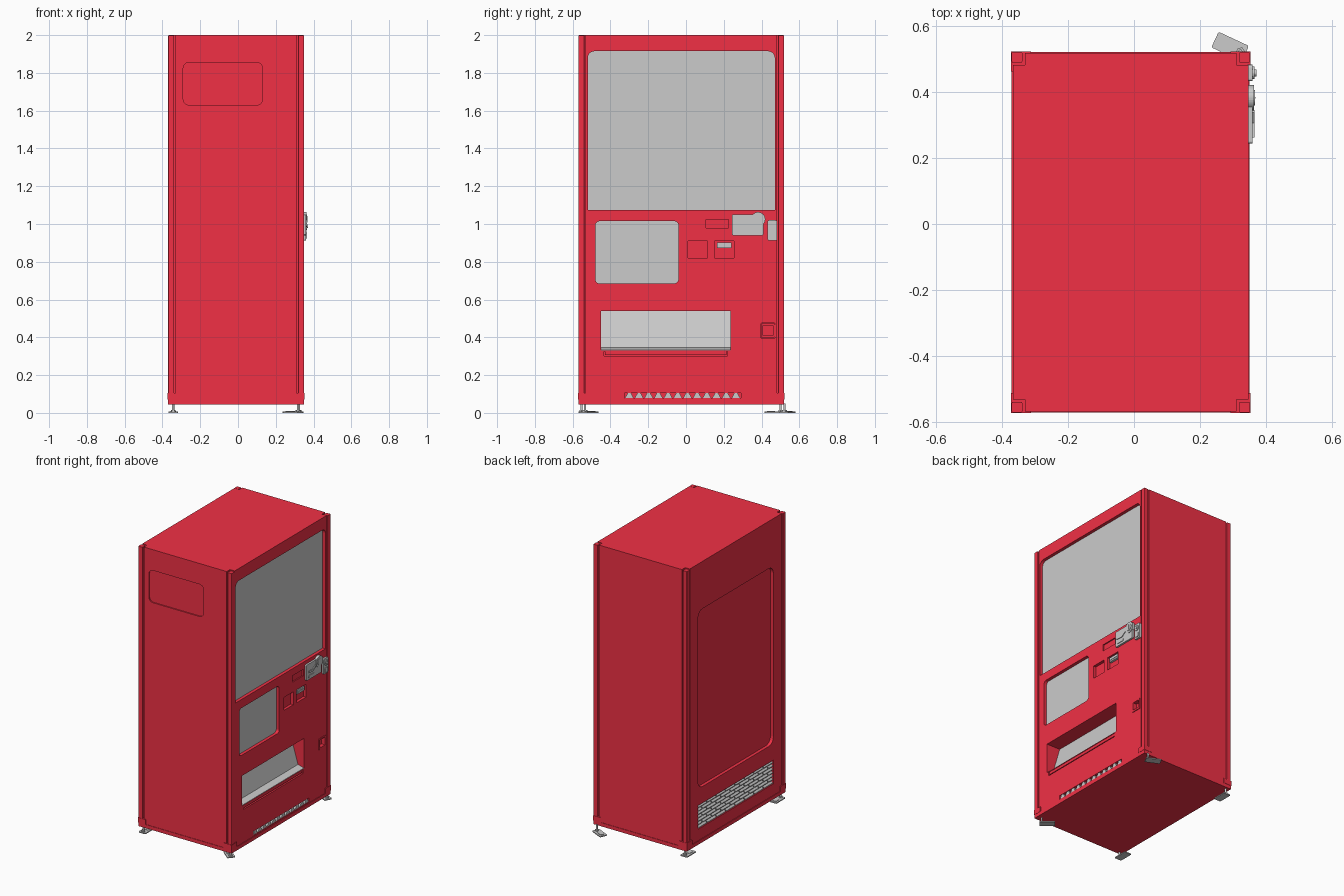
import bpy, bmesh, math
from mathutils import Matrix, Vector

if "Cube" in bpy.data.objects:
    bpy.data.objects.remove(bpy.data.objects["Cube"])

red = bpy.data.materials.new("red_paint")
red.diffuse_color = (0.88, 0.03, 0.06, 1)
red.use_nodes = True
red.node_tree.nodes["Principled BSDF"].inputs["Base Color"].default_value = red.diffuse_color


def prism(name, pts, axis, a, b, mat=None):
    """Extrude a 2D profile along x (y,z), y (x,z) or z (x,y)."""
    place = {'x': lambda u, v, w: (w, u, v),
             'y': lambda u, v, w: (u, w, v),
             'z': lambda u, v, w: (u, v, w)}[axis]
    bm = bmesh.new()
    lo = [bm.verts.new(place(u, v, a)) for u, v in pts]
    hi = [bm.verts.new(place(u, v, b)) for u, v in pts]
    bm.faces.new(lo)
    bm.faces.new(hi)
    n = len(pts)
    for i in range(n):
        j = (i + 1) % n
        bm.faces.new((lo[i], lo[j], hi[j], hi[i]))
    bmesh.ops.recalc_face_normals(bm, faces=bm.faces)
    me = bpy.data.meshes.new(name)
    bm.to_mesh(me)
    bm.free()
    ob = bpy.data.objects.new(name, me)
    bpy.context.collection.objects.link(ob)
    if mat:
        me.materials.append(mat)
    return ob


def rect(u0, v0, u1, v1, top=0, bottom=None):
    """Rectangle profile with optional rounded corners."""
    bottom = top if bottom is None else bottom
    pts = []
    for k, (u, v, su, sv, r) in enumerate([(u1, v1, -1, -1, top), (u0, v1, 1, -1, top),
                                           (u0, v0, 1, 1, bottom), (u1, v0, -1, 1, bottom)]):
        if r == 0:
            pts.append((u, v))
            continue
        for i in range(6):
            t = math.pi / 2 * (k + i / 5)
            pts.append((u + su * r + r * math.cos(t), v + sv * r + r * math.sin(t)))
    return pts


def circle(u, v, r, n=24):
    return [(u + r * math.cos(2 * math.pi * i / n), v + r * math.sin(2 * math.pi * i / n)) for i in range(n)]


def cut(ob, *args):
    """Carve a prism out of an object."""
    c = prism("cutter", *args)
    c.data.materials.append(red)
    c.hide_render = True
    m = ob.modifiers.new("cut", 'BOOLEAN')
    m.operation, m.solver, m.object = 'DIFFERENCE', 'EXACT', c
    bpy.context.view_layer.objects.active = ob
    bpy.ops.object.modifier_apply(modifier=m.name)
    bpy.data.objects.remove(c)


# Cabinet extents; door face looks to +x
X0, X1, Y0, Y1 = -0.37, 0.35, -0.57, 0.52
F = X1 - 0.004      # door face
B = X0 + 0.004      # rear face
OUT = 0.4           # beyond the door face

# Cabinet shell with notched corners for the posts
g = 0.036
x0, x1, y0, y1 = B, F, Y0 + 0.003, Y1 - 0.003
cabinet = prism("cabinet", [(x0 + g, y0), (x1 - g, y0), (x1 - g, y0 + g), (x1, y0 + g),
                            (x1, y1 - g), (x1 - g, y1 - g), (x1 - g, y1), (x0 + g, y1),
                            (x0 + g, y1 - g), (x0, y1 - g), (x0, y0 + g), (x0 + g, y0 + g)],
                'z', 0.068, 2.0, red)
prism("plinth", rect(X0, Y0, X1, Y1), 'z', 0.045, 0.07, red)

# Corner posts, brackets and levelling feet
for sx, cx in ((1, X0), (-1, X1)):
    for sy, cy in ((1, Y0), (-1, Y1)):
        def corner(size, out=0.0):
            u, v = sorted((cx - sx * out, cx + sx * size)), sorted((cy - sy * out, cy + sy * size))
            return u[0], v[0], u[1], v[1]
        prism("corner_post", rect(*corner(0.032), 0.004), 'z', 0.07, 1.997, red)
        prism("corner_bracket", rect(*corner(0.058, 0.002)), 'z', 0.07, 0.105, red)
        bx = -0.343 if sx > 0 else 0.32
        by = -0.553 if sy > 0 else 0.5
        turn = Matrix.Identity(4)
        move = Vector((bx, by, 0))
        if sx < 0 and sy < 0:      # the one foot that is swung outwards
            turn = Matrix.Rotation(math.radians(65), 4, 'Z')
            move = Vector((0.322, 0.522, 0))
        elif sy < 0:
            turn = Matrix.Rotation(math.pi, 4, 'Z')
        elif sx < 0:
            turn = Matrix.Rotation(math.radians(50), 4, 'Z')
            move = Vector((0.318, -0.535, 0))
        for name, pts, a, b in (("foot_plate", rect(-0.026, -0.016, 0.026, 0.085, 0.006), 0, 0.007),
                                ("foot_pad", rect(-0.014, 0.03, 0.014, 0.072, 0.005), 0.007, 0.010),
                                ("foot_nut", circle(0, 0, 0.013, 6), 0.007, 0.016),
                                ("foot_bolt", circle(0, 0, 0.006, 12), 0.016, 0.05)):
            ob = prism(name, pts, 'z', a, b)
            ob.data.transform(Matrix.Translation(move) @ turn)

# Display window and lower advert window: recess plus pane
for name, pts in (("display_window", rect(-0.52, 1.075, 0.47, 1.915, 0.035, 0)),
                  ("lower_window", rect(-0.48, 0.685, -0.04, 1.015, 0.022))):
    cut(cabinet, pts, 'x', F - 0.03, OUT)
    prism(name, pts, 'x', F - 0.032, F - 0.022)

# Dispensing hatch with sloping flap and lip below
cut(cabinet, rect(-0.45, 0.33, 0.235, 0.54), 'x', 0.235, OUT)
prism("hatch_flap", [(F - 0.002, 0.329), (F - 0.002, 0.333), (0.298, 0.345), (0.24, 0.541), (0.23, 0.541), (0.23, 0.329)],
      'y', -0.4505, 0.2355)
cut(cabinet, rect(-0.435, 0.30, 0.22, 0.326), 'x', F - 0.012, OUT)
prism("hatch_lip", rect(-0.43, 0.307, 0.215, 0.326), 'x', F - 0.013, F - 0.003, red)

# Small door recesses: price display, bill slot, card slot, coin return
for u0, v0, u1, v1, d in ((0.105, 0.98, 0.225, 1.025, 0.008), (0.01, 0.82, 0.115, 0.91, 0.02),
                          (0.15, 0.82, 0.255, 0.91, 0.02)):
    cut(cabinet, rect(u0, v0, u1, v1), 'x', F - d, OUT)
prism("bill_slot", rect(0.163, 0.872, 0.242, 0.902), 'x', F - 0.021, F - 0.004)
prism("bill_slot_mouth", rect(0.172, 0.882, 0.233, 0.889), 'x', F - 0.006, F - 0.001)
cut(cabinet, rect(0.395, 0.395, 0.472, 0.475, 0.006), 'x', F - 0.035, OUT)
frame = prism("coin_return_frame", rect(0.397, 0.397, 0.470, 0.473, 0.006), 'x', F - 0.036, F + 0.003, red)
cut(frame, rect(0.407, 0.41, 0.460, 0.463), 'x', F - 0.025, OUT)

# Coin unit with disc, slot and lever
prism("coin_plate", rect(0.243, 0.94, 0.41, 1.05, 0.008), 'x', F - 0.002, 0.359)
prism("coin_disc", circle(0.382, 1.025, 0.038, 32), 'x', F - 0.002, 0.363)
prism("coin_disc_cap", circle(0.382, 1.025, 0.024, 32), 'x', 0.363, 0.366)
prism("coin_slot", rect(0.379, 1.008, 0.385, 1.042), 'x', 0.366, 0.368)
prism("coin_lever", [(0.262, 0.99), (0.31, 0.985), (0.345, 1.01), (0.337, 1.02), (0.306, 0.998), (0.262, 1.003)],
      'x', 0.359, 0.364)
prism("coin_chute", rect(0.262, 0.955, 0.325, 0.97, 0.004), 'x', 0.359, 0.363)

# Door lock
prism("lock_plate", rect(0.432, 0.912, 0.482, 1.02, 0.008), 'x', F - 0.002, 0.359)
prism("lock_barrel", circle(0.457, 0.988, 0.019), 'x', 0.359, 0.365)
prism("lock_core", circle(0.457, 0.988, 0.010), 'x', 0.365, 0.370)
prism("lock_handle", rect(0.442, 0.922, 0.472, 0.955, 0.005), 'x', 0.359, 0.364)

# Air intake teeth along the foot of the door
cut(cabinet, rect(-0.325, 0.078, 0.29, 0.105), 'x', F - 0.02, OUT)
for i in range(12):
    c = -0.30 + i * 0.0513
    prism("intake_tooth", [(c - 0.023, 0.078), (c + 0.023, 0.078), (c + 0.009, 0.104), (c - 0.009, 0.104)],
          'x', F - 0.021, F - 0.002)

# Side recess and rear panel recess
cut(cabinet, rect(-0.29, 1.63, 0.13, 1.855, 0.03), 'y', -0.7, y0 + 0.008)
cut(cabinet, rect(-0.44, 0.43, 0.39, 1.67, 0.05), 'x', -0.5, B + 0.022)

# Rear grille with staggered louvres
V0, V1 = -0.44, 0.39
cut(cabinet, rect(V0, 0.15, V1, 0.315), 'x', -0.5, B + 0.022)
prism("grille_back", rect(V0, 0.15, V1, 0.315), 'x', B + 0.015, B + 0.023)
rows = 7
h = 0.165 / rows
for r in range(rows):
    z = 0.15 + r * h
    w = (V1 - V0) / 8
    edges = [V0] + [V0 + w * (i + 0.5 * (r % 2)) for i in range(1 - r % 2, 8 + r % 2)] + [V1]
    edges = sorted(set(e for e in edges if V0 <= e <= V1))
    for a, b in zip(edges, edges[1:]):
        if b - a > 0.01:
            prism("grille_louvre", [(B + 0.016, z + h * 0.95), (B + 0.002, z + h * 0.35),
                                    (B + 0.002, z + h * 0.15), (B + 0.016, z + h * 0.7)],
                  'y', a + 0.004, b - 0.004)
